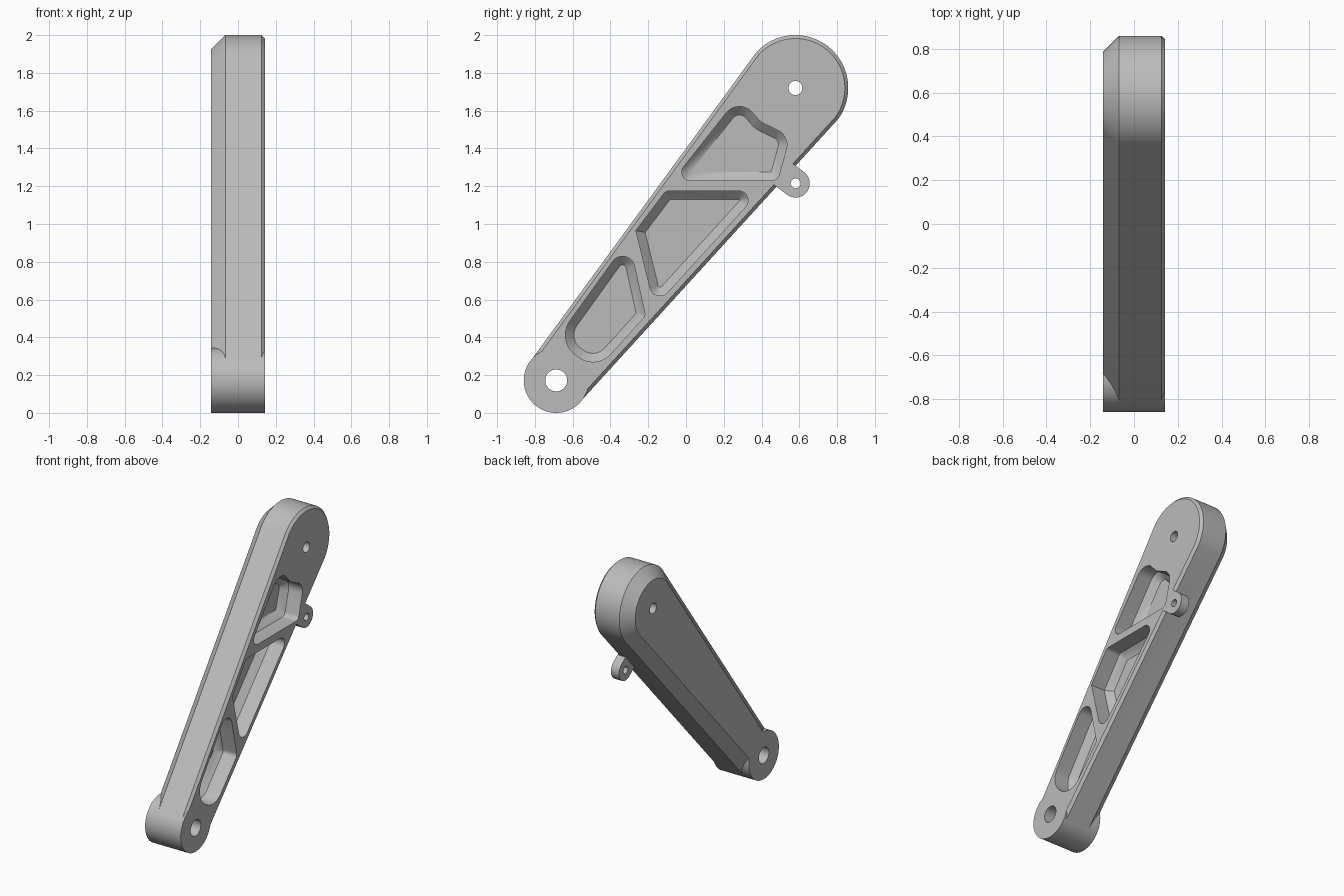
import bpy, bmesh, math
from mathutils import Vector, Matrix

if "Cube" in bpy.data.objects:
    bpy.data.objects.remove(bpy.data.objects["Cube"])

HALF = 0.1425                      # half of the arm's thickness
LOW, LOW_R = Vector((-0.687, 0.172)), 0.172
TOP, TOP_R = Vector((0.579, 1.72)), 0.28

metal = bpy.data.materials.new("grey_metal")
metal.use_nodes = True
metal.diffuse_color = (0.5, 0.5, 0.5, 1)
metal.node_tree.nodes["Principled BSDF"].inputs["Base Color"].default_value = (0.5, 0.5, 0.5, 1)


def arc(c, r, a0, a1, n):
    return [c + r * Vector((math.cos(a0 + (a1 - a0) * k / n), math.sin(a0 + (a1 - a0) * k / n)))
            for k in range(n + 1)]


def loft(name, sections):
    """Solid through (x, outline) sections, outlines lying in the y-z plane."""
    bm = bmesh.new()
    rings = [[bm.verts.new((x, p.x, p.y)) for p in pts] for x, pts in sections]
    n = len(rings[0])
    for a, b in zip(rings, rings[1:]):
        for i in range(n):
            j = (i + 1) % n
            bm.faces.new((a[i], a[j], b[j], b[i]))
    bm.faces.new(rings[0][::-1])
    bm.faces.new(rings[-1])
    bmesh.ops.remove_doubles(bm, verts=bm.verts, dist=1e-5)
    bmesh.ops.recalc_face_normals(bm, faces=bm.faces)
    mesh = bpy.data.meshes.new(name)
    bm.to_mesh(mesh)
    bm.free()
    mesh.materials.append(metal)
    obj = bpy.data.objects.new(name, mesh)
    bpy.context.collection.objects.link(obj)
    return obj


def cylinder(name, c, r, x0, x1, n=64):
    pts = arc(c, r, 0, math.tau, n)[:-1]
    return loft(name, [(x0, pts), (x1, pts)])


def combine(target, other, operation):
    """Boolean the other solid into the target, then drop it."""
    mod = target.modifiers.new(operation.lower(), "BOOLEAN")
    mod.operation, mod.solver, mod.object = operation, "EXACT", other
    other.hide_render = True
    bpy.context.view_layer.objects.active = target
    bpy.ops.object.modifier_apply(modifier=mod.name)
    bpy.data.objects.remove(other)


def arm_outline(inset):
    """Two circles joined by their outer tangents."""
    axis = TOP - LOW
    phi = math.acos((TOP_R - LOW_R) / axis.length)
    a = math.atan2(axis.y, axis.x)
    return (arc(TOP, TOP_R - inset, a - phi, a + phi, 48)
            + arc(LOW, LOW_R - 0.0005 - inset, a + phi, a + math.tau - phi, 40))


def rounded(corners, inset, n=10):
    """Counter-clockwise polygon of (y, z, radius), moved inward and filleted."""
    out = []
    for i, (y, z, r) in enumerate(corners):
        v = Vector((y, z))
        d0 = (v - Vector(corners[i - 1][:2])).normalized()
        d1 = (Vector(corners[(i + 1) % len(corners)][:2]) - v).normalized()
        n0, n1 = Vector((-d0.y, d0.x)), Vector((-d1.y, d1.x))
        miter = (n0 + n1) / (1 + n0.dot(n1))
        turn = math.atan2(d0.x * d1.y - d0.y * d1.x, d0.dot(d1))
        side = 1 if turn > 0 else -1
        r = max(r - side * inset, 0)
        centre = v + miter * (inset + side * r)
        for k in range(n + 1):
            out.append(centre + Matrix.Rotation(turn * k / n, 2) @ (n0 * (-side * r)))
    return out


# Tapered arm: wide bevel on one face, narrow bevel on the other
arm = loft("link_arm", [(-HALF, arm_outline(0.075)), (-HALF + 0.075, arm_outline(0)),
                        (HALF - 0.018, arm_outline(0)), (HALF, arm_outline(0.018))])

# Full-width pivot boss at the lower end
combine(arm, cylinder("pivot_boss", LOW, LOW_R, -HALF, HALF, 96), "UNION")

# Small side lug, flush with the pocketed face
lug_c, lug_r = Vector((0.58, 1.215)), 0.075
lug_dir = math.atan2(-0.6, 0.8)
lug_pts = arc(lug_c, lug_r, lug_dir - math.pi / 2, lug_dir + math.pi / 2, 24)
back = Vector((-0.8, 0.6)) * 0.11
lug_pts += [lug_pts[-1] + back, lug_pts[0] + back]
combine(arm, loft("side_lug", [(HALF - 0.065, lug_pts), (HALF, lug_pts)]), "UNION")

# Three pockets with bevelled floors
pockets = [
    [(-0.686, 0.388, 0.13), (-0.479, 0.222, 0.13), (-0.215, 0.515, 0.035), (-0.304, 0.92, 0.065)],
    [(-0.265, 0.965, 0), (-0.166, 0.562, 0.055), (0.392, 1.175, 0.05), (-0.107, 1.175, 0.04)],
    [(-0.07, 1.23, 0.045), (0.485, 1.23, 0.04), (0.55, 1.465, 0.085),
     (0.395, 1.54, 0.1), (0.28, 1.673, 0.09)],
]
for corners in pockets:
    rim, floor = rounded(corners, 0), rounded(corners, 0.045)
    cutter = loft("pocket_cutter", [(HALF - 0.155, floor), (HALF - 0.11, rim), (HALF + 0.05, rim)])
    combine(arm, cutter, "DIFFERENCE")

# Through holes: lower pivot, upper pin, lug
for c, r in ((LOW, 0.058), (TOP, 0.037), (lug_c, 0.026)):
    combine(arm, cylinder("hole_cutter", c, r, -0.3, 0.3, 40), "DIFFERENCE")

bpy.ops.object.select_all(action="DESELECT")
arm.select_set(True)
bpy.context.view_layer.objects.active = arm
bpy.ops.object.shade_smooth_by_angle(angle=math.radians(30))
